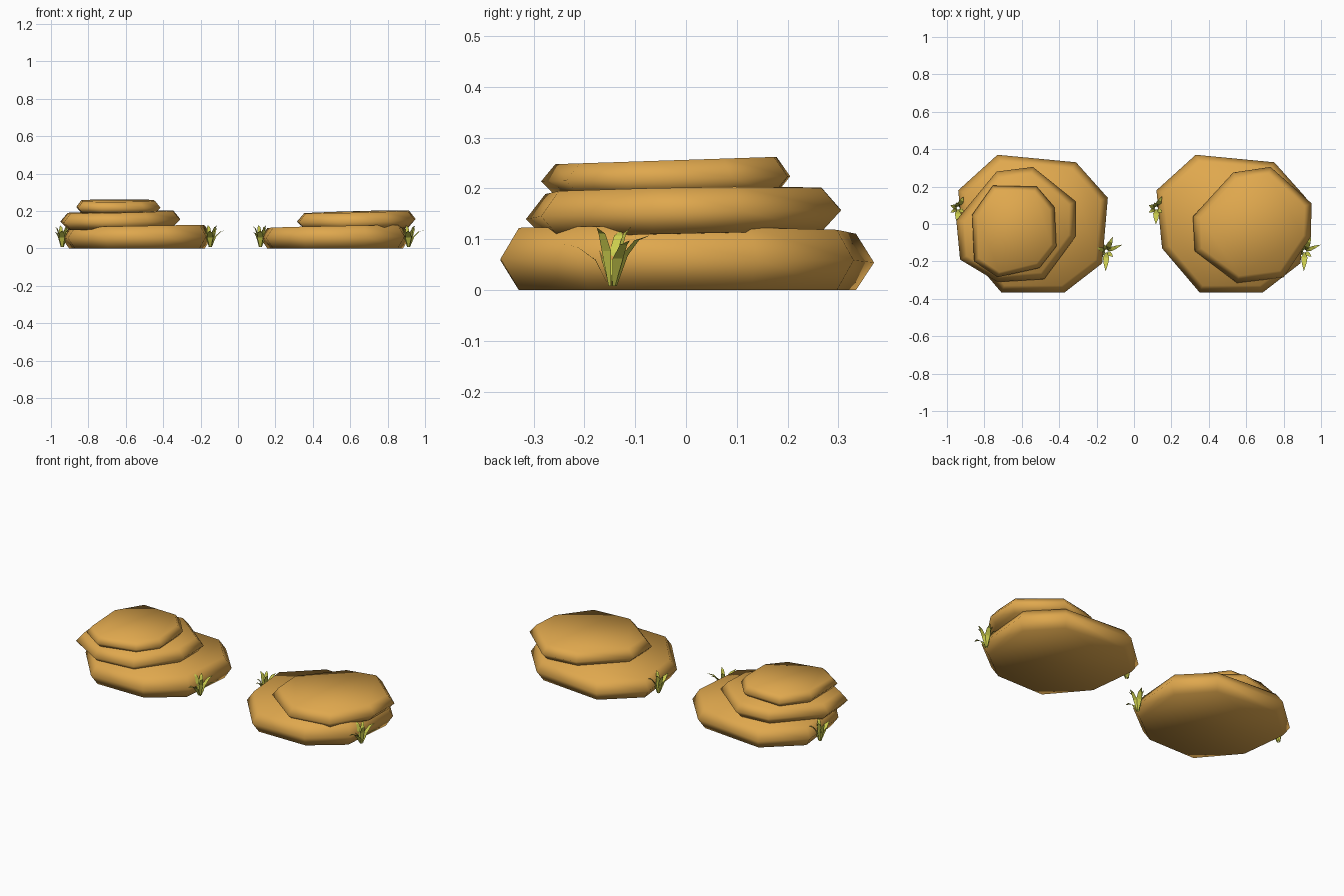
import bpy, bmesh, math
from mathutils import Vector

if "Cube" in bpy.data.objects:
    bpy.data.objects.remove(bpy.data.objects["Cube"])


def material(name, rgb):
    m = bpy.data.materials.new(name)
    m.diffuse_color = (*rgb, 1)
    m.use_nodes = True
    m.node_tree.nodes["Principled BSDF"].inputs["Base Color"].default_value = m.diffuse_color
    return m


STONE = material("orange sandstone", (0.74, 0.39, 0.075))
GRASS = material("yellow green grass", (0.60, 0.61, 0.075))


def finish(bm, name, mat, smooth):
    me = bpy.data.meshes.new(name)
    bm.to_mesh(me)
    bm.free()
    me.materials.append(mat)
    for p in me.polygons:
        p.use_smooth = smooth
    bpy.context.collection.objects.link(bpy.data.objects.new(name, me))


def slab(name, outline, low, mid, high, inset, dx=0.0):
    """Flat stone: widest ring in the middle, inset rings below and above.
    low, mid, high are (height at centre, slope in x, slope in y)."""
    bm = bmesh.new()
    pts = [Vector((x + dx, y)) for x, y in outline]
    c = sum(pts, Vector((0, 0))) / len(pts)
    rings = []
    for (z, sx, sy), ins in ((low, inset), (mid, 0), (high, inset)):
        ring = []
        for p in pts:
            d = p - c
            q = d * (1 - ins / d.length)
            ring.append(bm.verts.new((c.x + q.x, c.y + q.y, z + sx * q.x + sy * q.y)))
        rings.append(ring)
    n = len(pts)
    for a, b in zip(rings, rings[1:]):
        for i in range(n):
            j = (i + 1) % n
            bm.faces.new((a[i], a[j], b[j], b[i]))
    bm.faces.new(rings[0])
    bm.faces.new(rings[-1])
    bmesh.ops.recalc_face_normals(bm, faces=bm.faces)
    finish(bm, name, STONE, True)


# Base stones: the same slab twice
BASE = [(-0.73, 0.37), (-0.31, 0.33), (-0.14, 0.14), (-0.17, -0.21),
        (-0.37, -0.365), (-0.71, -0.365), (-0.91, -0.13), (-0.94, 0.18)]
for side, dx in (("left", 0.0), ("right", 1.06)):
    slab(side + "_base_stone", BASE, (0, 0, 0), (0.058, 0.01, -0.005),
         (0.117, 0.02, -0.008), 0.04, dx)

# Upper stones
slab("left_middle_stone",
     [(-0.735, 0.28), (-0.54, 0.305), (-0.31, 0.12), (-0.31, -0.065),
      (-0.48, -0.295), (-0.73, -0.31), (-0.93, -0.19), (-0.95, 0.02)],
     (0.107, 0.02, 0.02), (0.149, 0.02, 0.022), (0.195, 0.02, 0.02), 0.04)
slab("left_top_stone",
     [(-0.755, 0.205), (-0.52, 0.20), (-0.425, 0.09), (-0.415, -0.12),
      (-0.505, -0.235), (-0.73, -0.285), (-0.855, -0.20), (-0.865, 0.05)],
     (0.188, 0.0, 0.01), (0.219, 0.0, 0.02), (0.255, 0.0, 0.033), 0.03)
slab("right_upper_stone",
     [(0.53, 0.275), (0.73, 0.305), (0.95, 0.11), (0.945, -0.07),
      (0.80, -0.285), (0.55, -0.315), (0.325, -0.145), (0.315, 0.04)],
     (0.108, 0.012, 0.02), (0.148, 0.02, 0.022), (0.195, 0.025, 0.015), 0.04)

# Grass blades: direction in degrees, reach, height, width
BLADES = [(-92, 0.10, 0.085, 0.034), (22, 0.085, 0.09, 0.022),
          (65, 0.075, 0.10, 0.030), (160, 0.045, 0.11, 0.026),
          (-40, 0.04, 0.115, 0.024), (110, 0.03, 0.115, 0.024),
          (-150, 0.05, 0.08, 0.022)]


def grass(name, x, y, turn, spread):
    bm = bmesh.new()
    for ang, reach, height, width in BLADES:
        a = math.radians(ang + turn)
        out = Vector((math.cos(a), math.sin(a), 0))
        across = Vector((-out.y, out.x, 0))
        root = Vector((x, y, 0.008)) + out * 0.008
        prev = None
        # narrow foot, wide belly, drooping pointed tip
        for r, h, w in ((0, 0, 0.25), (0.25, 0.6, 1.0), (0.6, 0.9, 0.7)):
            p = root + out * reach * spread * r + Vector((0, 0, height * h))
            row = [bm.verts.new(p + across * width * w * s / 2) for s in (-1, 1)]
            if prev:
                bm.faces.new((prev[0], prev[1], row[1], row[0]))
            prev = row
        tip = bm.verts.new(root + out * reach * spread + Vector((0, 0, height)))
        bm.faces.new((prev[0], prev[1], tip))
    finish(bm, name, GRASS, False)


for side, dx in (("left", 0.0), ("right", 1.06)):
    grass(side + "_stack_outer_grass", -0.94 + dx, 0.085, 0, 0.8)
    grass(side + "_stack_inner_grass", -0.148 + dx, -0.145, 0, 1.0)
